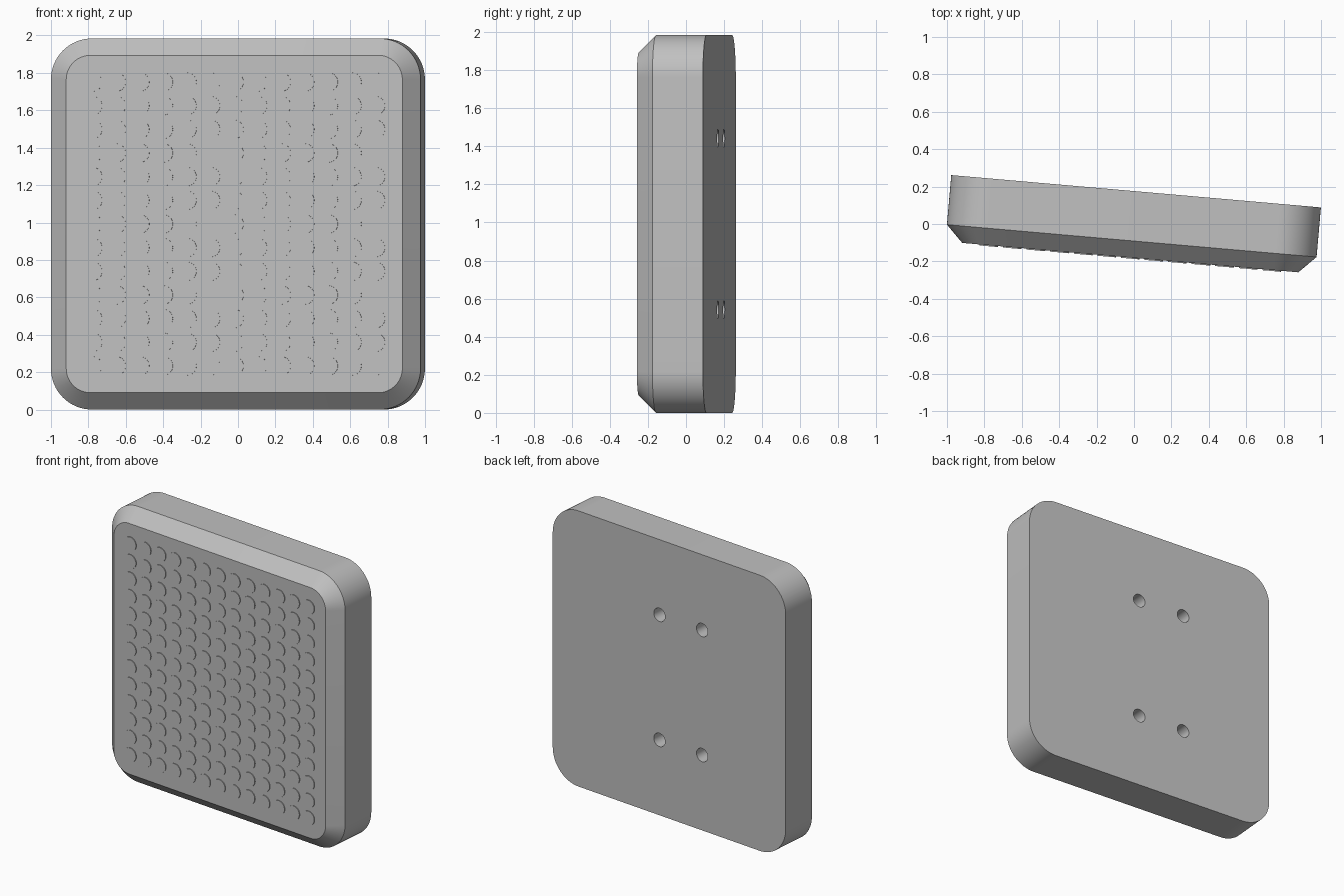
import bpy, bmesh
from math import radians, pi, cos, sin
from mathutils import Matrix

old = bpy.data.objects.get("Cube")
if old:
    bpy.data.objects.remove(old, do_unlink=True)

HALF = 0.992       # half of the square outline
RADIUS = 0.22      # corner radius
CHAMFER = 0.09     # front bevel
DEPTH = 0.266      # straight side wall
PITCH = 0.1265     # dot spacing
PLACE = Matrix.Translation((-0.012, -0.09, HALF)) @ Matrix.Rotation(radians(-5), 4, 'Z')

grey = bpy.data.materials.new("plain grey")
grey.use_nodes = True
colour = (0.53, 0.53, 0.53, 1)
grey.diffuse_color = colour
grey.node_tree.nodes["Principled BSDF"].inputs["Base Color"].default_value = colour


def make_object(name, bm):
    mesh = bpy.data.meshes.new(name)
    bmesh.ops.recalc_face_normals(bm, faces=bm.faces)
    bm.to_mesh(mesh)
    bm.free()
    mesh.materials.append(grey)
    ob = bpy.data.objects.new(name, mesh)
    bpy.context.collection.objects.link(ob)
    ob.matrix_world = PLACE
    return ob


def select_only(ob):
    bpy.ops.object.select_all(action='DESELECT')
    ob.select_set(True)
    bpy.context.view_layer.objects.active = ob


def rounded_square(bm, y, inset, steps=16):
    """Ring of vertices around a rounded square facing the front."""
    ring = []
    c = HALF - RADIUS
    r = RADIUS - inset
    for corner, (sx, sz) in enumerate([(1, 1), (-1, 1), (-1, -1), (1, -1)]):
        for i in range(steps + 1):
            a = (corner + i / steps) * pi / 2
            ring.append(bm.verts.new((sx * c + r * cos(a), y, sz * c + r * sin(a))))
    return ring


def add_cylinder(bm, x, y, z, radius, length, sides):
    """Cylinder along y, centred on the given point."""
    m = Matrix.Translation((x, y, z)) @ Matrix.Rotation(pi / 2, 4, 'X')
    bmesh.ops.create_cone(bm, cap_ends=True, segments=sides, radius1=radius,
                          radius2=radius, depth=length, matrix=m)


# Panel body: back outline, straight wall, chamfered front
bm = bmesh.new()
rings = [rounded_square(bm, y, inset)
         for y, inset in ((DEPTH, 0), (0, 0), (-CHAMFER, CHAMFER))]
for a, b in zip(rings, rings[1:]):
    for i in range(len(a)):
        j = (i + 1) % len(a)
        bm.faces.new((a[i], a[j], b[j], b[i]))
bm.faces.new(rings[0])
bm.faces.new(rings[-1])
panel = make_object("panel_body", bm)

# Four blind mounting holes in the back
bm = bmesh.new()
for x in (-0.28, 0.083):
    for z in (-0.45, 0.45):
        add_cylinder(bm, x, DEPTH, z, 0.048, 0.4, 32)
cutter = make_object("hole_cutter", bm)
cutter.hide_render = True

select_only(panel)
cut = panel.modifiers.new("mounting_holes", 'BOOLEAN')
cut.operation = 'DIFFERENCE'
cut.solver = 'EXACT'
cut.object = cutter
bpy.ops.object.modifier_apply(modifier=cut.name)
bpy.data.objects.remove(cutter, do_unlink=True)

# Grid of thin raised dots on the front
bm = bmesh.new()
for col in range(-6, 7):
    for row in range(-6, 7):
        add_cylinder(bm, col * PITCH, -CHAMFER, row * PITCH, 0.05, 0.011, 32)
dots = make_object("front_dots", bm)

for ob in (panel, dots):
    select_only(ob)
    bpy.ops.object.shade_smooth_by_angle(angle=radians(30))
